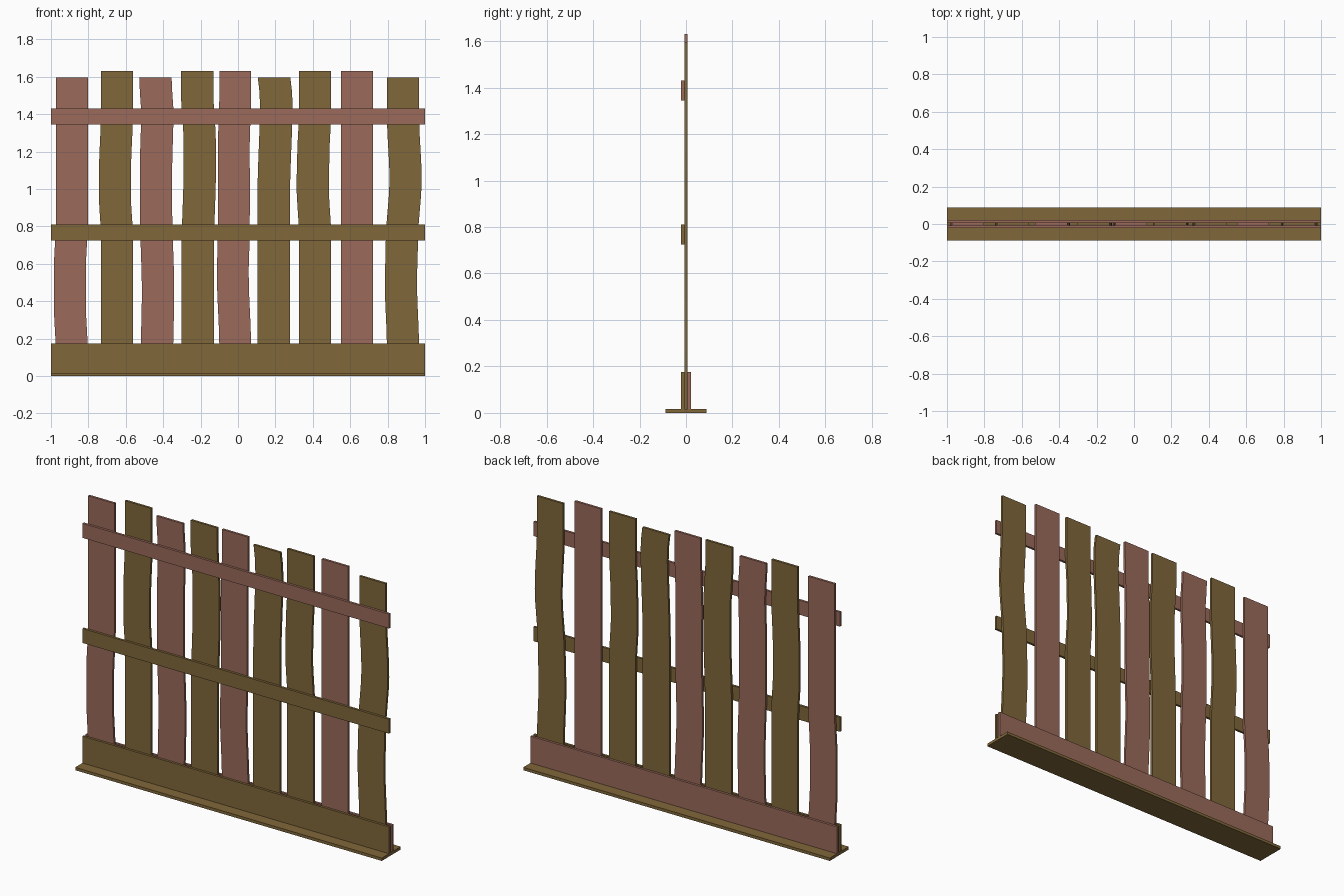
import bpy, bmesh

if "Cube" in bpy.data.objects:
    bpy.data.objects.remove(bpy.data.objects["Cube"])


def material(name, rgb):
    m = bpy.data.materials.new(name)
    m.diffuse_color = (*rgb, 1)
    m.use_nodes = True
    m.node_tree.nodes["Principled BSDF"].inputs["Base Color"].default_value = m.diffuse_color
    return m


BROWN = material("brown_wood", (0.216, 0.136, 0.042))
RED = material("red_wood", (0.328, 0.144, 0.105))


def finish(bm, name, mat):
    bmesh.ops.recalc_face_normals(bm, faces=bm.faces)
    me = bpy.data.meshes.new(name)
    bm.to_mesh(me)
    bm.free()
    ob = bpy.data.objects.new(name, me)
    me.materials.append(mat)
    bpy.context.collection.objects.link(ob)


def board(name, y0, y1, z0, z1, mat):
    """Full-length horizontal board."""
    bm = bmesh.new()
    bmesh.ops.create_cube(bm, size=1)
    for v in bm.verts:
        v.co.x *= 2
        v.co.y = y1 if v.co.y > 0 else y0
        v.co.z = z1 if v.co.z > 0 else z0
    finish(bm, name, mat)


def bend(keys, z):
    """Smooth sideways offset between (height, offset) keys."""
    if z <= keys[0][0]:
        return keys[0][1]
    for (za, a), (zb, b) in zip(keys, keys[1:]):
        if z <= zb:
            t = (z - za) / (zb - za)
            return a + (b - a) * t * t * (3 - 2 * t)
    return keys[-1][1]


def plank(name, x0, x1, top, keys, mat, steps=20):
    """Upright plank: a ladder of rectangles following the bend."""
    bm = bmesh.new()
    rings = []
    for i in range(steps + 1):
        z = 0.017 + (top - 0.017) * i / steps
        d = bend(keys, z)
        rings.append([bm.verts.new((x + d, y, z)) for x, y in
                      ((x0, -0.007), (x1, -0.007), (x1, 0.007), (x0, 0.007))])
    for a, b in zip(rings, rings[1:]):
        for k in range(4):
            n = (k + 1) % 4
            bm.faces.new((a[k], a[n], b[n], b[k]))
    bm.faces.new(rings[0])
    bm.faces.new(rings[-1])
    finish(bm, name, mat)


# Base and skirting boards, then rails
board("base_plate", -0.088, 0.088, 0, 0.017, BROWN)
board("front_skirting", -0.021, -0.007, 0.017, 0.175, BROWN)
board("back_skirting", 0.007, 0.021, 0.017, 0.175, RED)
board("upper_rail", -0.021, -0.007, 1.345, 1.43, RED)
board("middle_rail", -0.021, -0.007, 0.725, 0.81, BROWN)

# Upright planks: left, right, top, bend keys, wood
S = [(0, 0)]
planks = [
    (-0.973, -0.802, 1.595, [(0.1, 0), (0.4, -0.012), (0.55, -0.012), (0.85, 0)], RED),
    (-0.733, -0.562, 1.63, [(0.75, 0), (0.95, -0.01), (1.1, -0.01), (1.4, 0)], BROWN),
    (-0.525, -0.352, 1.595, [(0.1, 0.005), (0.45, 0.011), (0.9, 0), (1.1, 0), (1.4, 0.007), (1.595, -0.003)], RED),
    (-0.301, -0.128, 1.63, [(0.7, 0), (1.1, 0.01), (1.25, 0.01), (1.5, -0.003)], BROWN),
    (-0.1, 0.07, 1.63, [(0.15, 0), (0.55, -0.013), (0.75, -0.008), (1.0, -0.006), (1.2, -0.008), (1.5, 0)], RED),
    (0.104, 0.278, 1.595, [(0.7, 0), (0.95, 0), (1.48, 0.014), (1.595, 0.002)], BROWN),
    (0.326, 0.498, 1.63, [(0.75, 0), (1.02, -0.013), (1.2, -0.009), (1.4, 0)], BROWN),
    (0.551, 0.723, 1.63, S, RED),
    (0.796, 0.968, 1.595, [(0.15, 0), (0.5, -0.011), (0.72, -0.006), (1.05, 0.014), (1.4, 0), (1.5, 0)], BROWN),
]
for i, (x0, x1, top, keys, mat) in enumerate(planks, 1):
    plank(f"plank_{i}", x0, x1, top, keys, mat)
